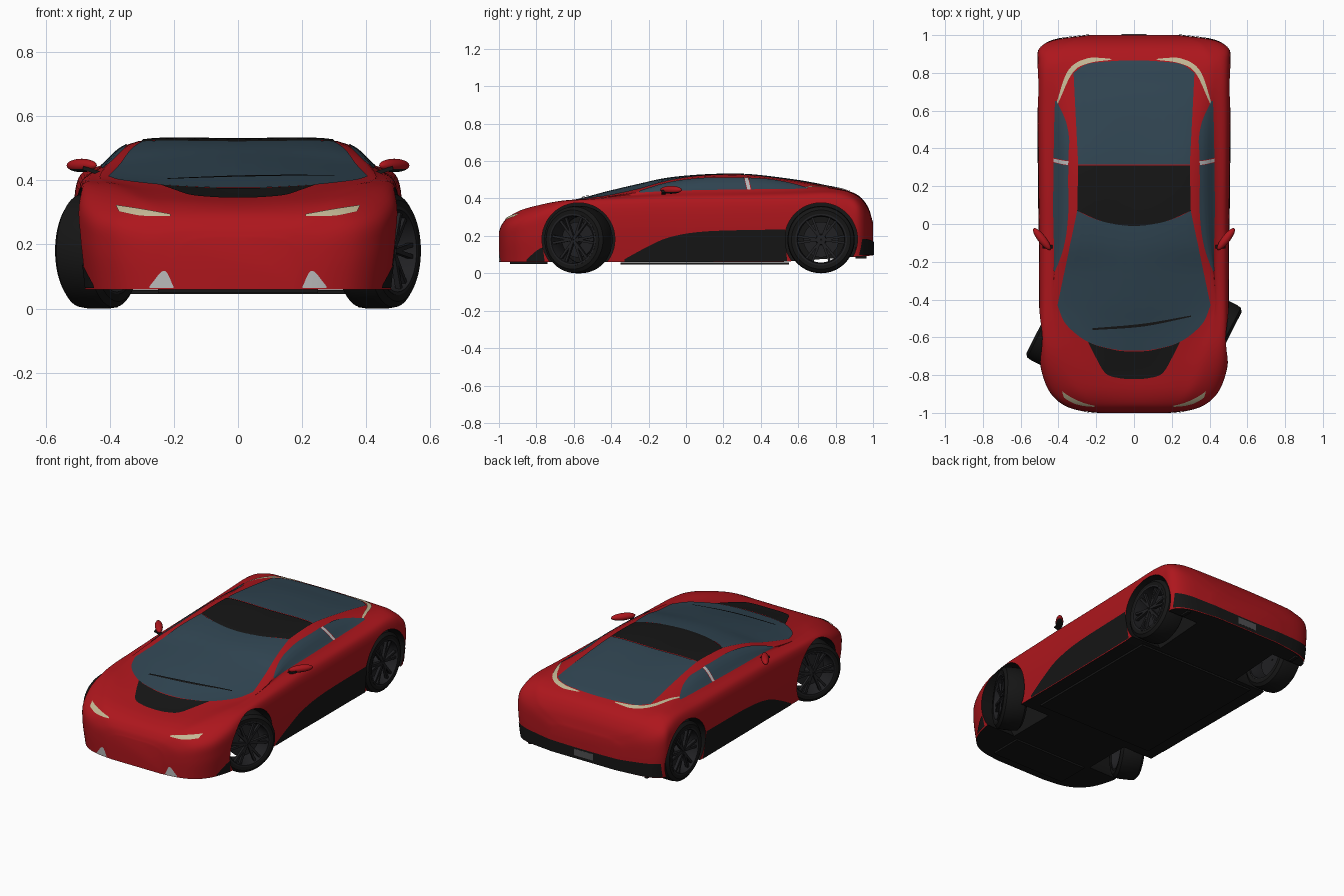
import bpy, bmesh, math
from mathutils import Vector, Matrix
from mathutils.bvhtree import BVHTree

if "Cube" in bpy.data.objects:
    bpy.data.objects.remove(bpy.data.objects["Cube"])


def material(name, rgb):
    m = bpy.data.materials.new(name)
    m.diffuse_color = (*rgb, 1)
    m.use_nodes = True
    m.node_tree.nodes["Principled BSDF"].inputs["Base Color"].default_value = m.diffuse_color
    return m


RED = material("red_paint", (0.42, 0.008, 0.012))
BLACK = material("black_trim", (0.008, 0.008, 0.008))
GLASS = material("tinted_glass", (0.03, 0.06, 0.085))
RIM = material("dark_rim", (0.015, 0.015, 0.017))
LAMP = material("pale_lamp", (0.55, 0.48, 0.3))
GREY = material("grey_metal", (0.5, 0.5, 0.5))
PLATE = material("plate_grey", (0.08, 0.08, 0.085))


def spline(pts, n):
    """Catmull-Rom curve through points of any dimension."""
    p = [Vector(q) for q in pts]
    p = [2 * p[0] - p[1]] + p + [2 * p[-1] - p[-2]]
    out = []
    for i in range(1, len(p) - 2):
        a, b, c, d = p[i - 1:i + 3]
        for k in range(n):
            t = k / n
            out.append(0.5 * (2 * b + (c - a) * t + (2 * a - 5 * b + 4 * c - d) * t * t
                              + (3 * b - a - 3 * c + d) * t ** 3))
    return out + [p[-2]]


def finish(bm, name, mats, angle=35):
    me = bpy.data.meshes.new(name)
    bm.to_mesh(me)
    bm.free()
    ob = bpy.data.objects.new(name, me)
    bpy.context.collection.objects.link(ob)
    for m in mats:
        me.materials.append(m)
    smooth(ob, angle)
    return ob


def smooth(ob, angle):
    bpy.ops.object.select_all(action='DESELECT')
    ob.select_set(True)
    bpy.context.view_layer.objects.active = ob
    bpy.ops.object.shade_smooth_by_angle(angle=math.radians(angle))


def sym(half):
    """Mirror a half curve that starts on the centre line."""
    return [(-x, v) for x, v in reversed(half[1:])] + half


# Body stations: y, centre z, glass edge x z, belt x z, shoulder z, half width
STATIONS = [
    (-1.00, .22, .08, .22, .14, .21, .18, .19), (-.985, .26, .14, .26, .22, .25, .22, .30),
    (-.95, .30, .18, .30, .28, .295, .26, .385), (-.88, .33, .22, .335, .33, .335, .29, .45),
    (-.77, .35, .25, .36, .38, .367, .33, .49), (-.66, .375, .29, .378, .41, .388, .36, .50),
    (-.54, .403, .34, .395, .43, .397, .375, .503), (-.42, .435, .385, .412, .435, .405, .38, .503),
    (-.25, .475, .372, .447, .43, .42, .385, .503), (-.10, .507, .335, .49, .43, .43, .39, .503),
    (.08, .523, .315, .515, .43, .438, .39, .505), (.32, .525, .31, .52, .43, .44, .395, .507),
    (.58, .498, .315, .49, .43, .442, .40, .51), (.76, .465, .325, .46, .435, .443, .405, .51),
    (.86, .443, .325, .44, .43, .432, .39, .51), (.93, .41, .31, .405, .40, .395, .355, .50),
    (.975, .35, .26, .345, .34, .335, .30, .42), (1.0, .27, .12, .27, .18, .26, .24, .24)]


# Lofted body shell
bm = bmesh.new()
rings = []
for y, zc, xg, zg, xb, zb, zs, w in spline(STATIONS, 6):
    zl = .06 + .035 * max(0, (y - .5) / .5)
    half = [(0, zc), (xg, zg), (xb, zb), (w - .012, zs), (w, zl + .6 * (zs - zl)), (w - .02, zl)]
    rings.append([bm.verts.new((p[0], y, p[1])) for p in spline(sym(half), 6)])
for r, s in zip(rings, rings[1:]):
    for i in range(len(r)):
        j = (i + 1) % len(r)
        bm.faces.new((r[i], r[j], s[j], s[i])).material_index = int(j == 0)
bm.faces.new(rings[0])
bm.faces.new(rings[-1])
bmesh.ops.recalc_face_normals(bm, faces=bm.faces)
bm.normal_update()
SKIN = BVHTree.FromBMesh(bm)
body = finish(bm, "body_shell", [RED, BLACK])

# Wheel arches cut out of the shell
WHEELS = [("front", -.575, .436, -27), ("rear", .722, .432, 0)]
for where, y, x, steer in WHEELS:
    for s in (1, -1):
        cb = bmesh.new()
        bmesh.ops.create_cone(cb, cap_ends=True, segments=48, radius1=.195, radius2=.195, depth=.5,
                              matrix=Matrix.Translation((s * .53, y, .182)) @ Matrix.Rotation(math.pi / 2, 4, 'Y'))
        for f in cb.faces:
            f.material_index = 1
        cutter = finish(cb, "arch_cutter", [RED, BLACK])
        cutter.hide_render = True
        mod = body.modifiers.new("arch", 'BOOLEAN')
        mod.object, mod.operation, mod.solver = cutter, 'DIFFERENCE', 'EXACT'
        bpy.context.view_layer.objects.active = body
        bpy.ops.object.modifier_apply(modifier=mod.name)
        bpy.data.objects.remove(cutter)
smooth(body, 35)

VIEWS = {"top": (lambda u, v: (u, v, 2), (0, 0, -1)), "side": (lambda u, v: (2, u, v), (-1, 0, 0)),
         "front": (lambda u, v: (u, -2, v), (0, 1, 0)), "back": (lambda u, v: (u, 2, v), (0, -1, 0))}


def patch(name, mat, view, a, b, mirror=False, off=.004, rows=14):
    """Panel between two curves, projected onto the body skin."""
    start, d = VIEWS[view]
    bm = bmesh.new()
    A, B = spline(a, 8), spline(b, 8)
    for s in ((1, -1) if mirror else (1,)):
        grid = []
        for k in range(rows + 1):
            line = []
            for p, q in zip(A, B):
                hit, nor, _, _ = SKIN.ray_cast(Vector(start(*p.lerp(q, k / rows))), Vector(d))
                co = hit + nor * off if hit else None
                line.append(bm.verts.new((co.x * s, co.y, co.z)) if hit else None)
            grid.append(line)
        out = Vector((d[0] * s, d[1], d[2]))
        for r, t in zip(grid, grid[1:]):
            for i in range(len(r) - 1):
                quad = (r[i], r[i + 1], t[i + 1], t[i])
                if all(quad):
                    f = bm.faces.new(quad)
                    f.normal_update()
                    if f.normal.dot(out) > 0:
                        f.normal_flip()
    return finish(bm, name, [mat], 60)


# Glass and roof
patch("windshield", GLASS, "top", sym([(0, -.67), (.12, -.66), (.25, -.62), (.36, -.53), (.405, -.43)]),
      sym([(0, -.01), (.08, -.003), (.16, .012), (.24, .04), (.30, .07)]), rows=30)
patch("roof_panel", BLACK, "top", sym([(0, -.01), (.16, .012), (.30, .07)]),
      sym([(0, .31), (.16, .31), (.295, .31)]))
patch("rear_window", GLASS, "top", sym([(0, .315), (.1, .315), (.2, .315), (.295, .315)]),
      sym([(0, .865), (.13, .86), (.25, .845), (.32, .80)]), rows=30)
patch("front_side_window", GLASS, "side", [(-.25, .437), (-.1, .482), (.08, .506), (.31, .51)],
      [(-.25, .43), (-.1, .437), (.08, .442), (.325, .446)], True)
patch("rear_side_window", GLASS, "side", [(.335, .508), (.45, .50), (.56, .48), (.65, .455)],
      [(.35, .446), (.45, .447), (.56, .448), (.65, .45)], True)
patch("pillar_trim", GREY, "side", [(.312, .508), (.328, .446)], [(.332, .508), (.346, .446)], True)
patch("cowl_panel", BLACK, "top", sym([(0, -.82), (.08, -.815), (.15, -.79), (.20, -.71), (.24, -.63)]),
      sym([(0, -.675), (.08, -.67), (.15, -.655), (.20, -.642), (.24, -.625)]))
patch("wiper", BLACK, "top", [(-.22, -.56), (.05, -.54), (.30, -.49)],
      [(-.22, -.55), (.05, -.525), (.30, -.483)], off=.01, rows=2)

# Lamps, lower trim and intakes
patch("tail_light", LAMP, "top", [(.12, .868), (.24, .85), (.325, .80), (.40, .64)],
      [(.13, .875), (.25, .875), (.35, .81), (.412, .63)], True, rows=4)
patch("headlight", LAMP, "front", [(.21, .292), (.30, .308), (.38, .32)],
      [(.21, .286), (.30, .287), (.37, .30)], True, rows=4)
patch("rocker_panel", BLACK, "side", [(-.33, .075), (-.2, .145), (-.08, .195), (.12, .225), (.53, .235)],
      [(-.33, .062), (-.2, .062), (-.08, .062), (.12, .062), (.54, .064)], True)
patch("front_corner_trim", BLACK, "side", [(-.85, .075), (-.80, .12), (-.765, .14)],
      [(-.85, .064), (-.80, .064), (-.755, .064)], True)
patch("front_intake", GREY, "front", [(.20, .068), (.23, .118), (.275, .07)],
      [(.20, .064), (.23, .064), (.275, .064)], True, rows=6)
patch("rear_diffuser", BLACK, "back", sym([(0, .165), (.22, .168), (.38, .178), (.485, .185)]),
      sym([(0, .097), (.22, .097), (.38, .097), (.485, .097)]))


def box(name, mat, size, matrix):
    bm = bmesh.new()
    bmesh.ops.create_cube(bm, size=1, matrix=matrix @ Matrix.Diagonal((*size, 1)))
    return finish(bm, name, [mat])


box("number_plate", PLATE, (.13, .01, .04), Matrix.Translation((0, 1.0, .135)))

# Mirrors, bumper fins and lower lip
for s, side in ((1, "right"), (-1, "left")):
    bm = bmesh.new()
    turn = Matrix.Translation((s * .487, -.08, .446)) @ Matrix.Rotation(s * math.radians(52), 4, 'Z')
    bmesh.ops.create_uvsphere(bm, u_segments=24, v_segments=12, radius=1,
                              matrix=turn @ Matrix.Diagonal((.072, .022, .021, 1)))
    for f in bm.faces:
        f.material_index = int(f.calc_center_median().z < .438)
    finish(bm, side + "_mirror", [RED, BLACK], 60)
    box(side + "_mirror_stalk", BLACK, (.07, .02, .012),
        Matrix.Translation((s * .45, -.12, .428)) @ Matrix.Rotation(-s * .3, 4, 'Y'))
    box(side + "_rear_fin", BLACK, (.02, .06, .06), Matrix.Translation((s * .40, .935, .11)))
box("floor_plate", BLACK, (.8, .9, .012), Matrix.Translation((0, .1, .052)))
box("front_lip", BLACK, (.5, .2, .012), Matrix.Translation((0, -.84, .055)))


def lathe(bm, profile, mat, seg=56):
    """Revolve a closed (x, radius) profile round the x axis."""
    rings = [[bm.verts.new((x, r * math.cos(t), r * math.sin(t))) for x, r in profile]
             for t in (2 * math.pi * i / seg for i in range(seg))]
    for i in range(seg):
        a, b = rings[i], rings[(i + 1) % seg]
        for j in range(len(a)):
            k = (j + 1) % len(a)
            bm.faces.new((a[j], a[k], b[k], b[j])).material_index = mat


# Wheels with tyre, rim, brake disc and forked spokes
for where, y, x, steer in WHEELS:
    for s, side in ((1, "right"), (-1, "left")):
        bm = bmesh.new()
        lathe(bm, [(-.068, .135), (-.07, .158), (-.056, .176), (-.03, .18), (.03, .18),
                   (.056, .176), (.07, .158), (.068, .135)], 0)
        lathe(bm, [(-.066, .128), (-.066, .138), (.07, .138), (.07, .128), (.03, .122), (-.03, .122)], 1)
        lathe(bm, [(-.01, .005), (.01, .005), (.01, .095), (-.01, .095)], 1)
        lathe(bm, [(0, .003), (.056, .003), (.052, .026), (0, .03)], 1)
        for i in range(6):
            for fork in (-.16, .16):
                m = (Matrix.Rotation(2 * math.pi * i / 6 + math.pi / 6, 4, 'X')
                     @ Matrix.Translation((.05, 0, .012)) @ Matrix.Rotation(fork, 4, 'X')
                     @ Matrix.Translation((0, 0, .06)) @ Matrix.Diagonal((.018, .013, .122, 1)))
                for v in bmesh.ops.create_cube(bm, size=1, matrix=m)["verts"]:
                    for f in v.link_faces:
                        f.material_index = 1
        bmesh.ops.recalc_face_normals(bm, faces=bm.faces)
        wheel = finish(bm, f"{where}_{side}_wheel", [BLACK, RIM])
        wheel.location = (s * x, y, .18)
        wheel.rotation_euler.z = math.radians(steer) + (math.pi if s < 0 else 0)
